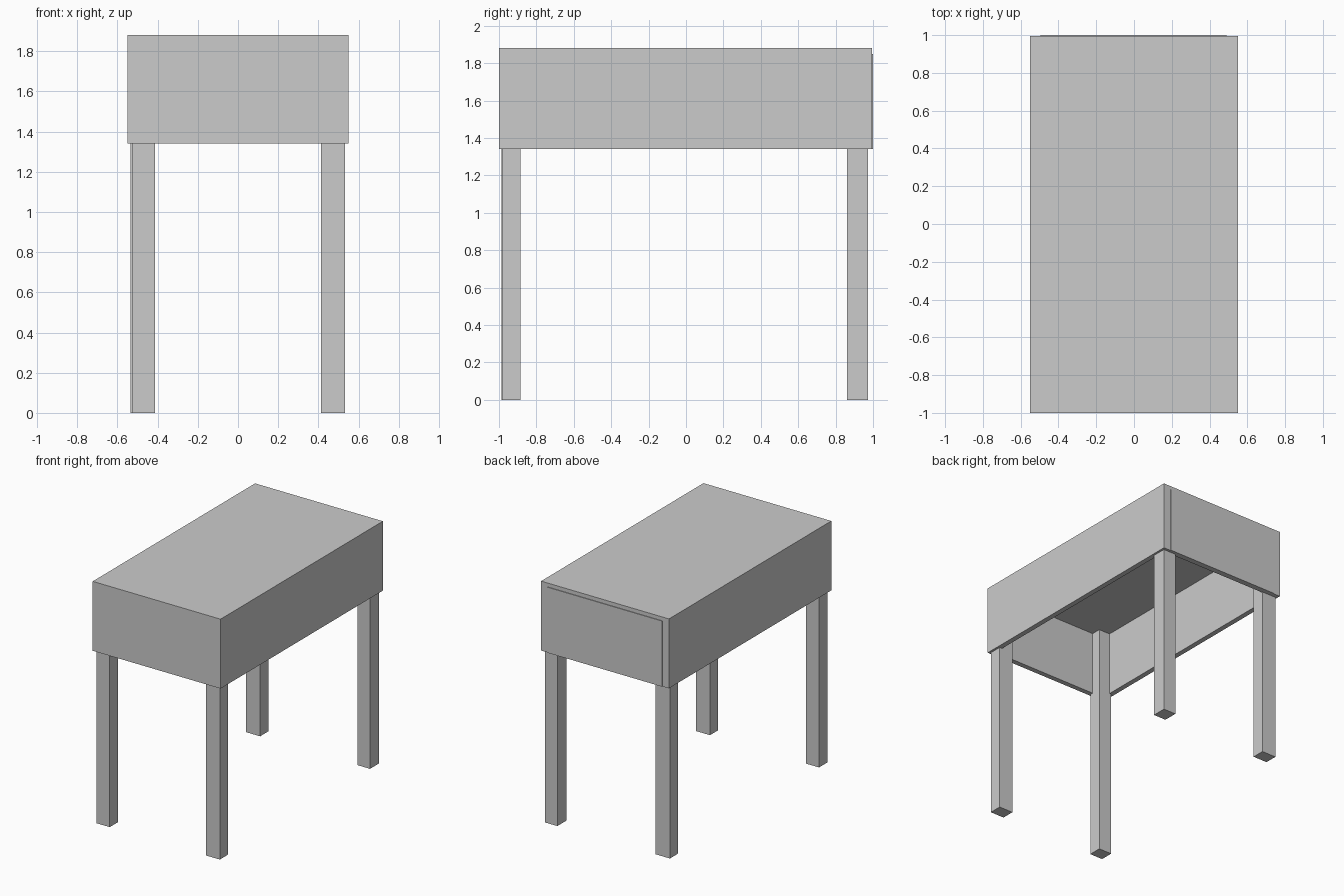
import bpy, bmesh
from mathutils import Vector

if "Cube" in bpy.data.objects:
    bpy.data.objects.remove(bpy.data.objects["Cube"])


def box(name, x, y, z, open_bottom=False):
    """Axis-aligned box from (min, max) ranges."""
    bm = bmesh.new()
    bmesh.ops.create_cube(bm, size=1)
    lo = Vector((x[0], y[0], z[0]))
    hi = Vector((x[1], y[1], z[1]))
    for v in bm.verts:
        v.co = Vector([lo[i] + (v.co[i] + 0.5) * (hi[i] - lo[i]) for i in range(3)])
    if open_bottom:
        bm.normal_update()
        down = [f for f in bm.faces if f.normal.z < -0.9]
        bmesh.ops.delete(bm, geom=down, context='FACES_ONLY')
    mesh = bpy.data.meshes.new(name)
    bm.to_mesh(mesh)
    bm.free()
    obj = bpy.data.objects.new(name, mesh)
    bpy.context.collection.objects.link(obj)
    return obj


BOTTOM, TOP, WALL = 1.34, 1.88, 0.04

# Hollow table body, open underneath
body = box("table_body", (-0.55, 0.55), (-1, 0.995), (BOTTOM, TOP), True)
shell = body.modifiers.new("wall_thickness", 'SOLIDIFY')
shell.thickness = WALL
shell.offset = -1
shell.use_even_offset = True

# Thin raised panel on the rear end
box("end_panel", (-0.495, 0.49), (0.99, 1.0), (BOTTOM, 1.85))

# Slightly uneven square legs reaching up to the underside of the top
legs = {
    "front_left_leg": ((-0.525, -0.413), (-0.987, -0.885)),
    "front_right_leg": ((0.413, 0.533), (-0.985, -0.885)),
    "back_left_leg": ((-0.535, -0.413), (0.862, 0.962)),
    "back_right_leg": ((0.425, 0.533), (0.862, 0.974)),
}
for name, (x, y) in legs.items():
    box(name, x, y, (0, TOP - WALL))
